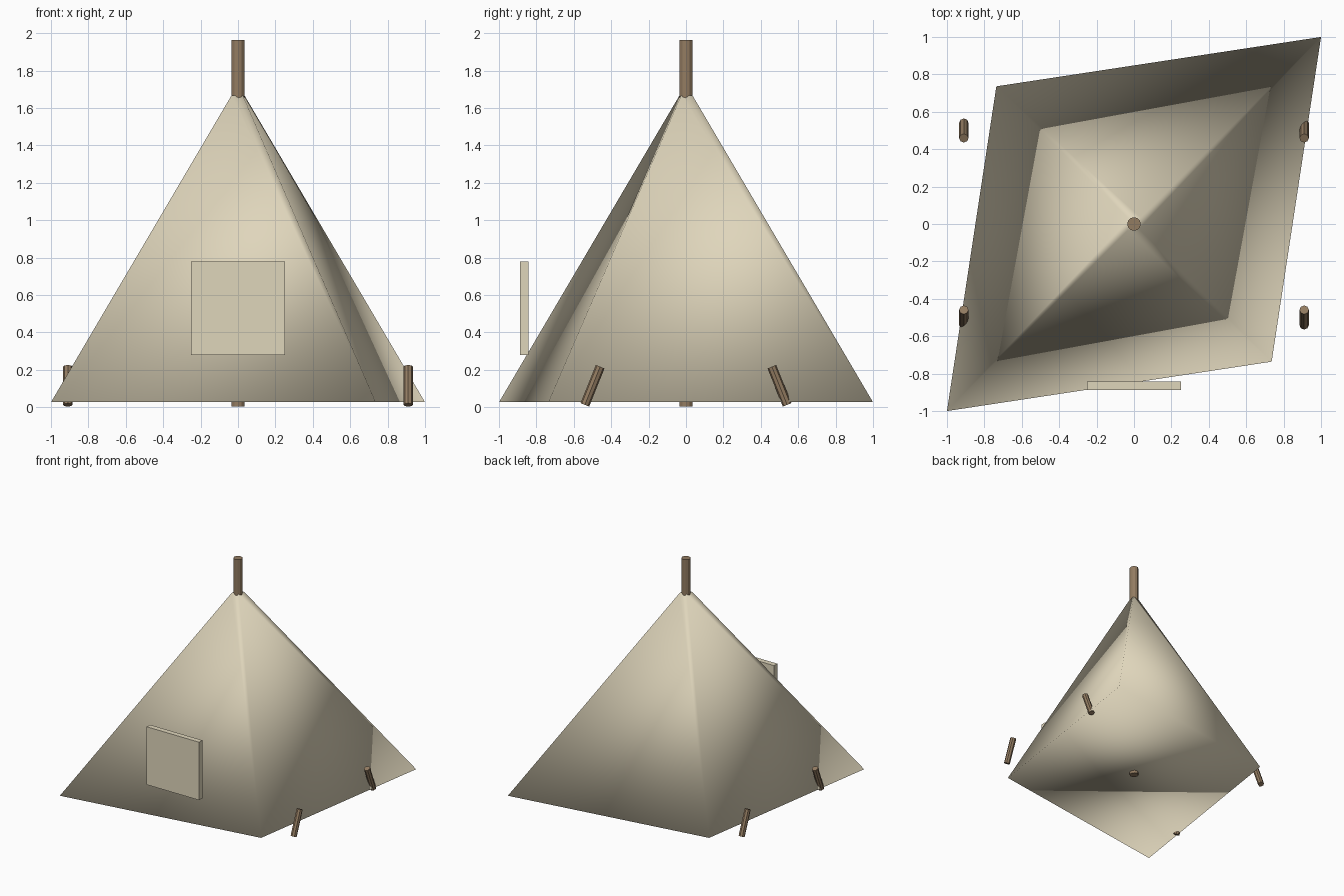
import bpy, bmesh, math
from mathutils import Matrix, Vector

if "Cube" in bpy.data.objects:
    bpy.data.objects.remove(bpy.data.objects["Cube"])


def material(name, rgb):
    m = bpy.data.materials.new(name)
    m.diffuse_color = (*rgb, 1)
    m.use_nodes = True
    m.node_tree.nodes["Principled BSDF"].inputs["Base Color"].default_value = m.diffuse_color
    return m


canvas = material("canvas_beige", (0.74, 0.67, 0.50))
wood = material("wood_brown", (0.29, 0.20, 0.12))


def add_object(name, bm, mat, smooth=False):
    bmesh.ops.recalc_face_normals(bm, faces=bm.faces)
    for f in bm.faces:
        f.smooth = smooth
    me = bpy.data.meshes.new(name)
    bm.to_mesh(me)
    bm.free()
    me.materials.append(mat)
    ob = bpy.data.objects.new(name, me)
    bpy.context.collection.objects.link(ob)
    return ob


def rod(name, bottom, top, radius, sides):
    bottom, top = Vector(bottom), Vector(top)
    axis = top - bottom
    place = Matrix.Translation((bottom + top) / 2) @ axis.to_track_quat('Z', 'Y').to_matrix().to_4x4()
    bm = bmesh.new()
    bmesh.ops.create_cone(bm, cap_ends=True, segments=sides, radius1=radius,
                          radius2=radius, depth=axis.length, matrix=place)
    return add_object(name, bm, wood)


# Tent cloth: four-sided cone with a tiny flat top, stretched along one diagonal
base_z, top_z = 0.027, 1.667
bm = bmesh.new()
bmesh.ops.create_cone(bm, cap_ends=True, segments=4, radius1=1, radius2=0.035,
                      depth=top_z - base_z)
shape = (Matrix.Translation((0, 0, (base_z + top_z) / 2))
         @ Matrix.Rotation(math.radians(45), 4, 'Z')
         @ Matrix.Diagonal((math.sqrt(2), 0.736 * math.sqrt(2), 1, 1)))
bmesh.ops.transform(bm, matrix=shape, verts=bm.verts)
add_object("tent_cloth", bm, canvas, smooth=True)

# Door flap: thin upright panel in front
bm = bmesh.new()
bmesh.ops.create_cube(bm, size=1, matrix=Matrix.Translation((0, -0.865, 0.53))
                      @ Matrix.Diagonal((0.5, 0.045, 0.5, 1)))
add_object("door_flap", bm, canvas)

# Centre pole
rod("centre_pole", (0, 0, 0.003), (0, 0, 1.965), 0.036, 12)

# Ground pegs, tops leaning toward the middle
for sx, side in ((-1, "left"), (1, "right")):
    for sy, end in ((-1, "front"), (1, "back")):
        rod(f"peg_{end}_{side}", (sx * 0.91, sy * 0.541, 0.013),
            (sx * 0.91, sy * 0.459, 0.217), 0.025, 8)
